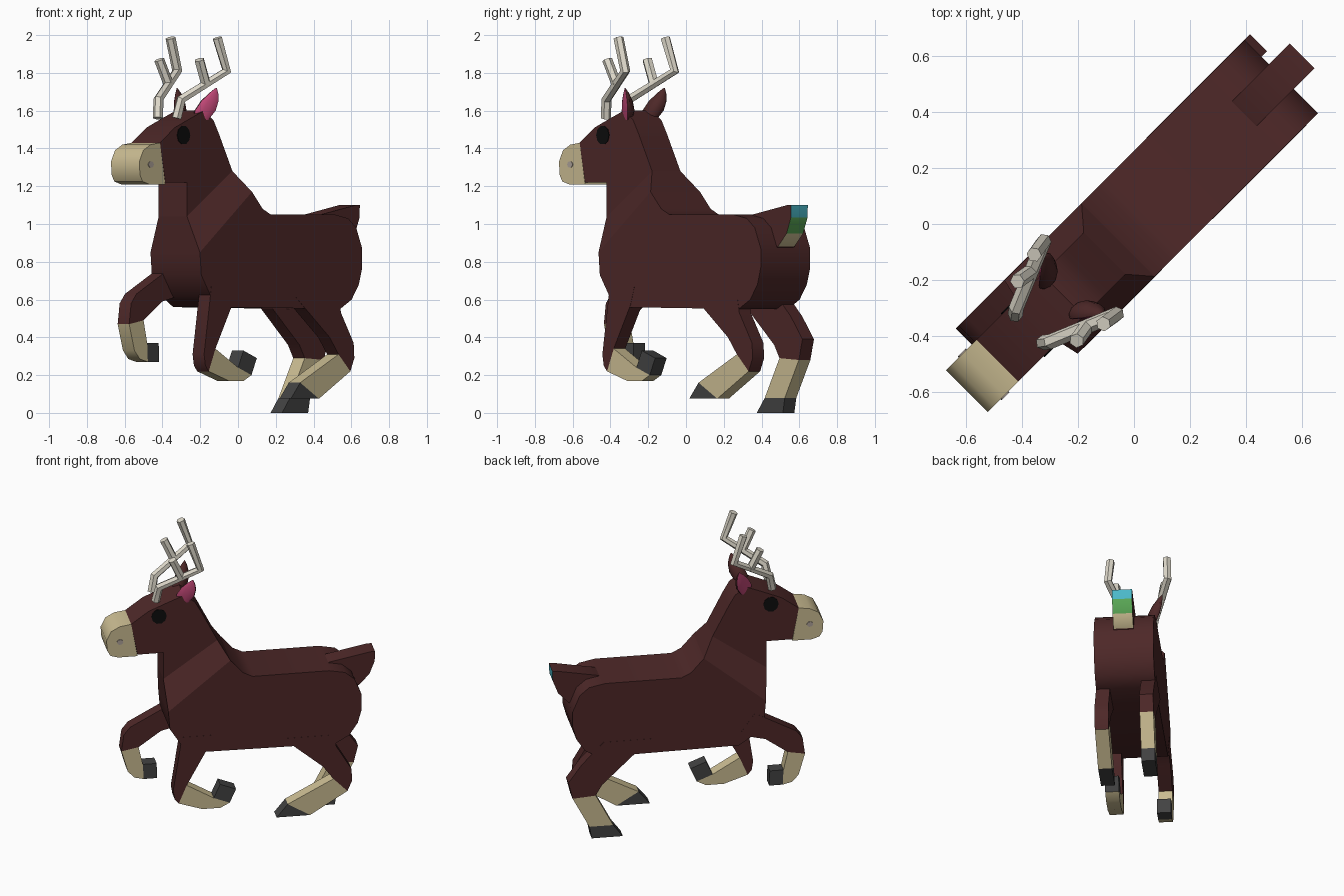
import bpy, bmesh, math
from mathutils import Vector

cube = bpy.data.objects.get("Cube")
if cube:
    bpy.data.objects.remove(cube, do_unlink=True)

R = math.sqrt(0.5)
NECK, BODY = 0.106, 0.185


def place(a, b, z):
    """a = towards the tail, b = towards the animal's left, z = up."""
    return Vector(((a + b) * R, (a - b) * R, z))


def material(name, r, g, b):
    m = bpy.data.materials.new(name)
    m.use_nodes = True
    m.diffuse_color = (r, g, b, 1)
    bsdf = m.node_tree.nodes["Principled BSDF"]
    bsdf.inputs["Base Color"].default_value = (r, g, b, 1)
    bsdf.inputs["Roughness"].default_value = 0.8
    return m


BROWN = material("dark brown", 0.075, 0.021, 0.021)
TAN = material("tan", 0.60, 0.51, 0.29)
HOOF = material("charcoal", 0.055, 0.055, 0.055)
BLACK = material("black", 0.004, 0.004, 0.004)
IVORY = material("ivory", 0.74, 0.70, 0.60)
PINK = material("pink", 0.58, 0.07, 0.20)
TEAL = material("teal", 0.07, 0.48, 0.58)
GREEN = material("green", 0.10, 0.38, 0.09)
GREY = material("warm grey", 0.42, 0.36, 0.32)


def finish(name, bm, *mats):
    bmesh.ops.recalc_face_normals(bm, faces=bm.faces)
    mesh = bpy.data.meshes.new(name)
    bm.to_mesh(mesh)
    bm.free()
    for m in mats:
        mesh.materials.append(m)
    ob = bpy.data.objects.new(name, mesh)
    bpy.context.collection.objects.link(ob)
    smooth(ob)
    return ob


def smooth(ob):
    bpy.ops.object.select_all(action='DESELECT')
    ob.select_set(True)
    bpy.context.view_layer.objects.active = ob
    bpy.ops.object.shade_smooth_by_angle(angle=math.radians(35))


def prism(name, pts, near, far, *mats):
    """Side profile spanning two lateral positions (one value or one per point)."""
    n = len(pts)
    near = near if isinstance(near, list) else [near] * n
    far = far if isinstance(far, list) else [far] * n
    bm = bmesh.new()
    v = [bm.verts.new(place(a, b, z)) for (a, z), b in zip(pts, near)]
    w = [bm.verts.new(place(a, b, z)) for (a, z), b in zip(pts, far)]
    bm.faces.new(v)
    bm.faces.new(w[::-1])
    for i in range(n):
        j = (i + 1) % n
        bm.faces.new((v[i], w[i], w[j], v[j]))
    return finish(name, bm, *mats)


# Torso
chest, withers = (-0.47, 0.85), (-0.08, 1.17)
prism("torso", [chest, (-0.46, 0.73), (-0.39, 0.62), (-0.30, 0.56), (0.58, 0.55),
                (0.666, 0.60), (0.72, 0.68), (0.745, 0.77), (0.745, 0.87), (0.70, 0.98),
                (0.64, 1.03), (0.54, 1.05), (0.06, 1.05), (0.0, 1.08), withers],
      BODY, -BODY, BROWN)

# Neck flare, narrowing from the torso to the head
throat, nape = (-0.488, 1.04), (-0.148, 1.28)
flare = [BODY, BODY, NECK, NECK]
prism("neck", [chest, withers, nape, throat], flare, [-w for w in flare], BROWN)

# Head and muzzle
brow, jaw = (-0.69, 1.43), (-0.65, 1.22)
prism("head", [brow, (-0.58, 1.51), (-0.46, 1.56), (-0.36, 1.60), (-0.29, 1.55),
               (-0.25, 1.48), nape, throat, (-0.488, 1.22), jaw], NECK, -NECK, BROWN)
prism("muzzle", [brow, (-0.76, 1.42), (-0.815, 1.39), (-0.845, 1.33), (-0.84, 1.26),
                 (-0.82, 1.225), (-0.77, 1.21), (-0.65, 1.21)], NECK, -NECK, TAN)


# Round plates for eyes and nostrils
def disc(name, a, z, ra, rz, s, mat):
    ring = [(a + ra * math.cos(k * math.pi / 5), z + rz * math.sin(k * math.pi / 5))
            for k in range(10)]
    prism(name, ring, s * (NECK - 0.003), s * (NECK + 0.004), mat)


# Ears: pointed leaves with a pink inside
def ear(name, s):
    base, tip, n = Vector((-0.365, 0.085, 1.55)), Vector((-0.31, 0.147, 1.72)), 12
    bm = bmesh.new()
    rings = []
    for t, r in ((0, 0.042), (0.3, 0.058), (0.6, 0.048), (0.85, 0.024), (1, 0.003)):
        c = base.lerp(tip, t)
        ring = []
        for k in range(n):
            ang = math.tau * (k + 0.5) / n
            u = r * math.cos(ang)
            d = r * math.sin(ang) * (0.25 if math.sin(ang) > 0 else 0.8)
            ring.append(bm.verts.new(place(c.x + 0.87 * u - 0.5 * d,
                                           s * (c.y + 0.5 * u + 0.87 * d), c.z)))
        rings.append(ring)
    for lo, hi in zip(rings, rings[1:]):
        for k in range(n):
            j = (k + 1) % n
            f = bm.faces.new((lo[k], lo[j], hi[j], hi[k]))
            f.material_index = 1 if k < n // 2 - 1 else 0
    bm.faces.new(rings[0])
    bm.faces.new(rings[-1])
    finish(name, bm, BROWN, PINK)


# Antlers: jointed rods
def antler(name, s):
    cu = bpy.data.curves.new(name, 'CURVE')
    cu.dimensions = '3D'
    cu.bevel_depth = 0.027
    cu.bevel_resolution = 1
    cu.use_fill_caps = True
    beam = [(-0.53, 0.07, 1.56), (-0.51, 0.085, 1.66), (-0.27, 0.185, 1.81), (-0.33, 0.175, 1.985)]
    tine = [(-0.38, 0.14, 1.74), (-0.44, 0.15, 1.87)]
    for path in (beam, tine):
        sp = cu.splines.new('POLY')
        sp.points.add(len(path) - 1)
        for p, (a, b, z) in zip(sp.points, path):
            p.co = (*place(a, s * b, z), 1)
    cu.materials.append(IVORY)
    ob = bpy.data.objects.new(name, cu)
    bpy.context.collection.objects.link(ob)
    bpy.ops.object.select_all(action='DESELECT')
    ob.select_set(True)
    bpy.context.view_layer.objects.active = ob
    bpy.ops.object.convert(target='MESH')
    smooth(bpy.context.object)


for side, s in (("left", 1), ("right", -1)):
    disc(side + "_eye", -0.515, 1.47, 0.048, 0.05, s, BLACK)
    disc(side + "_nostril", -0.76, 1.315, 0.02, 0.018, s, GREY)
    ear(side + "_ear", s)
    antler(side + "_antler", s)


# Legs: thigh, shin and hoof profiles
def leg(name, s, thigh, shin, hoof):
    for part, pts, mat in (("thigh", thigh, BROWN), ("shin", shin, TAN), ("hoof", hoof, HOOF)):
        prism(name + "_" + part, pts, s * 0.1, s * (BODY + 0.001), mat)


leg("front_left", 1,
    [(-0.385, 0.67), (-0.44, 0.31), (-0.43, 0.25), (-0.405, 0.22), (-0.355, 0.34),
     (-0.23, 0.57), (-0.2, 0.67)],
    [(-0.405, 0.22), (-0.256, 0.17), (-0.143, 0.17), (-0.085, 0.20), (-0.185, 0.24), (-0.355, 0.34)],
    [(-0.185, 0.24), (-0.145, 0.33), (-0.045, 0.29), (-0.085, 0.20)])
leg("front_right", -1,
    [(-0.4, 0.77), (-0.66, 0.63), (-0.70, 0.58), (-0.715, 0.47), (-0.607, 0.49),
     (-0.466, 0.59), (-0.3, 0.63)],
    [(-0.715, 0.47), (-0.675, 0.33), (-0.635, 0.285), (-0.575, 0.27), (-0.58, 0.37), (-0.607, 0.49)],
    [(-0.575, 0.27), (-0.49, 0.27), (-0.494, 0.37), (-0.58, 0.37)])
leg("hind_left", 1,
    [(0.25, 0.61), (0.5, 0.40), (0.567, 0.31), (0.655, 0.22), (0.685, 0.29),
     (0.68, 0.37), (0.585, 0.53), (0.57, 0.61)],
    [(0.567, 0.31), (0.655, 0.22), (0.42, 0.075), (0.28, 0.16)],
    [(0.28, 0.16), (0.21, 0.075), (0.42, 0.075)])
leg("hind_right", -1,
    [(0.25, 0.65), (0.35, 0.56), (0.56, 0.36), (0.6, 0.29), (0.745, 0.28),
     (0.772, 0.39), (0.685, 0.51), (0.55, 0.65)],
    [(0.6, 0.29), (0.745, 0.28), (0.64, 0.08), (0.49, 0.08)],
    [(0.49, 0.08), (0.64, 0.08), (0.625, 0), (0.43, 0)])

# Tail with colour bands on its rear face
tail = prism("tail", [(0.5, 1.0), (0.56, 1.05), (0.82, 1.1), (0.85, 1.1), (0.848, 1.035),
                      (0.815, 0.95), (0.75, 0.88), (0.7, 0.86), (0.6, 0.9)],
             0.062, -0.062, BROWN, TEAL, GREEN, TAN)
for f in tail.data.polygons:
    rearward = (f.normal.x + f.normal.y) * R
    if rearward > 0.6:
        f.material_index = 1 if f.center.z > 1.04 else 2 if f.center.z > 0.95 else 3
